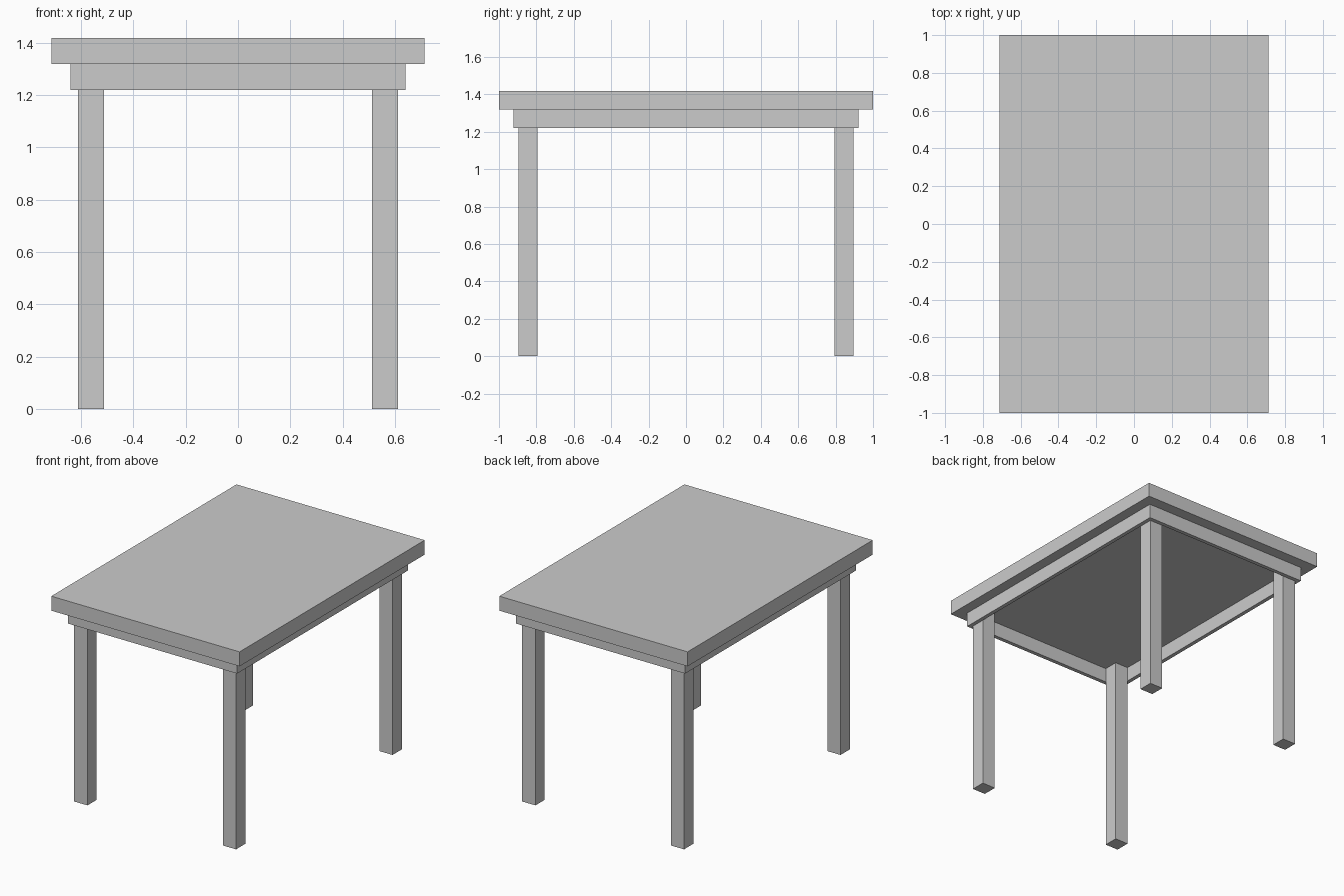
import bpy, bmesh

if "Cube" in bpy.data.objects:
    bpy.data.objects.remove(bpy.data.objects["Cube"])

TOP_X, TOP_Y = 0.712, 1.0
APRON_X, APRON_Y, APRON_T = 0.639, 0.922, 0.027
LEG_X, LEG_Y, LEG_W = APRON_X - APRON_T, APRON_Y - APRON_T, 0.1
Z_APRON, Z_TOP, HEIGHT = 1.219, 1.318, 1.417


def finish(name, bm):
    bmesh.ops.recalc_face_normals(bm, faces=bm.faces)
    mesh = bpy.data.meshes.new(name)
    bm.to_mesh(mesh)
    bm.free()
    obj = bpy.data.objects.new(name, mesh)
    bpy.context.collection.objects.link(obj)
    return obj


def box(name, lo, hi):
    bm = bmesh.new()
    bmesh.ops.create_cube(bm, size=1)
    for v in bm.verts:
        v.co = [(a + b) / 2 + c * (b - a) for a, b, c in zip(lo, hi, v.co)]
    return finish(name, bm)


# Table top slab
box("table_top", (-TOP_X, -TOP_Y, Z_TOP), (TOP_X, TOP_Y, HEIGHT))

# Apron: a thin rectangular frame, open in the middle
bm = bmesh.new()
corners = [(-1, -1), (1, -1), (1, 1), (-1, 1)]
outer = [bm.verts.new((x * APRON_X, y * APRON_Y, Z_APRON)) for x, y in corners]
inner = [bm.verts.new((x * LEG_X, y * LEG_Y, Z_APRON)) for x, y in corners]
ring = []
for i in range(4):
    j = (i + 1) % 4
    ring.append(bm.faces.new((outer[i], outer[j], inner[j], inner[i])))
ext = bmesh.ops.extrude_face_region(bm, geom=ring, use_keep_orig=True)
moved = [g for g in ext["geom"] if isinstance(g, bmesh.types.BMVert)]
bmesh.ops.translate(bm, verts=moved, vec=(0, 0, Z_TOP - Z_APRON))
finish("apron", bm)

# Four square legs set inside the apron corners, reaching the top
for sy, end in ((-1, "front"), (1, "back")):
    for sx, side in ((-1, "left"), (1, "right")):
        xs = sorted((sx * LEG_X, sx * (LEG_X - LEG_W)))
        ys = sorted((sy * LEG_Y, sy * (LEG_Y - LEG_W)))
        box(f"{end}_{side}_leg", (xs[0], ys[0], 0), (xs[1], ys[1], Z_TOP))
